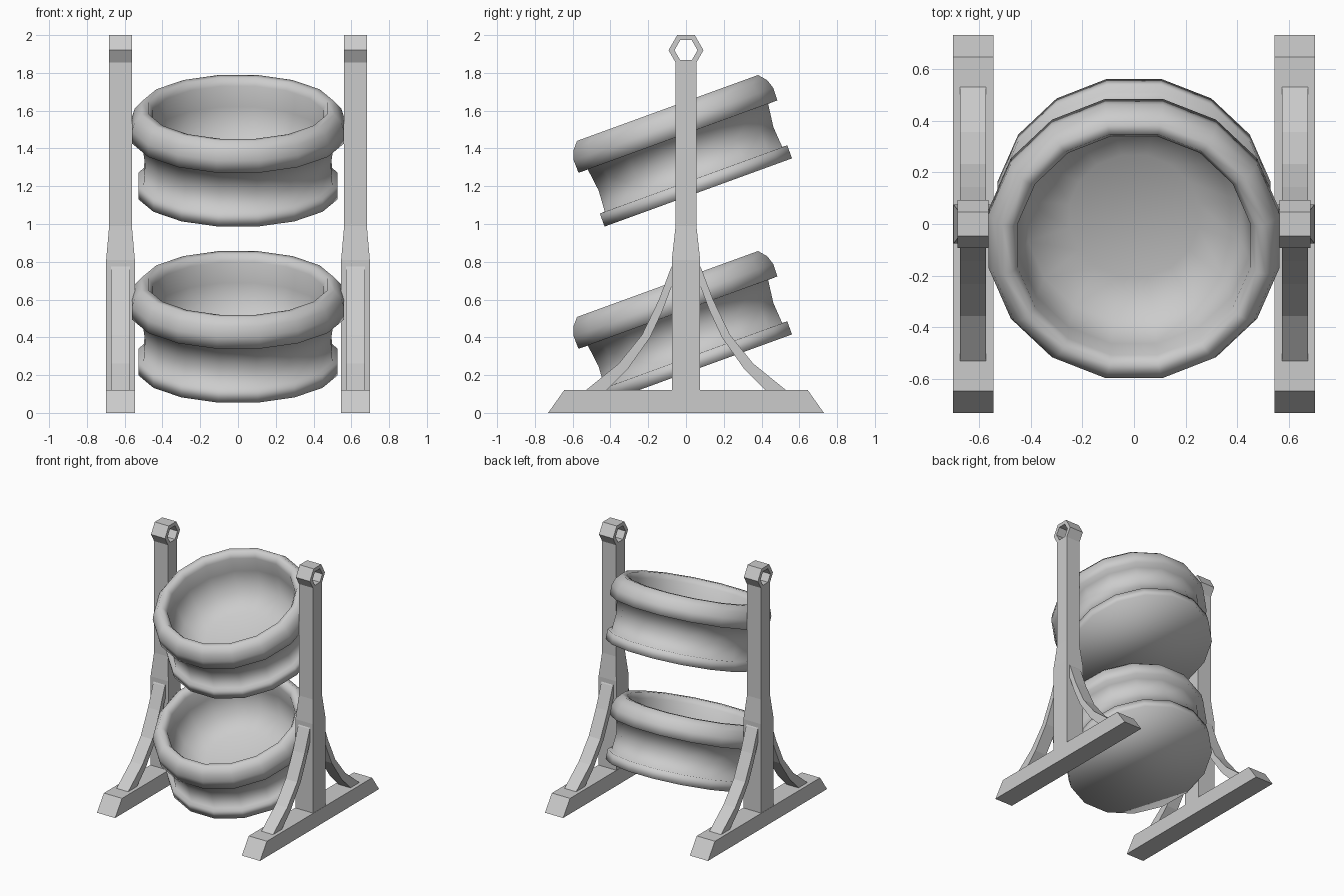
import bpy, bmesh, math
from mathutils import Matrix

if "Cube" in bpy.data.objects:
    bpy.data.objects.remove(bpy.data.objects["Cube"])

XC = 0.622  # x centre of each side frame


def finish(name, bm, mirror_x=True, mirror_y=False):
    bmesh.ops.recalc_face_normals(bm, faces=bm.faces)
    me = bpy.data.meshes.new(name)
    bm.to_mesh(me)
    bm.free()
    ob = bpy.data.objects.new(name, me)
    bpy.context.collection.objects.link(ob)
    if mirror_x or mirror_y:
        m = ob.modifiers.new("Mirror", 'MIRROR')
        m.use_axis = (mirror_x, mirror_y, False)
        m.use_mirror_merge = False
    return ob


def loft(bm, loops, closed=False, caps=True):
    """Skin a sequence of vertex loops with quads."""
    rings = [[bm.verts.new(p) for p in lp] for lp in loops]
    pairs = list(zip(rings, rings[1:])) + ([(rings[-1], rings[0])] if closed else [])
    for a, b in pairs:
        n = len(a)
        for i in range(n):
            j = (i + 1) % n
            bm.faces.new((a[i], a[j], b[j], b[i]))
    if caps:
        bm.faces.new(rings[0])
        bm.faces.new(rings[-1])


def plate(name, profile, half, mirror_y=False):
    """Extrude a y-z profile across x, mirrored to both frames."""
    bm = bmesh.new()
    loft(bm, [[(XC + s * half, y, z) for y, z in profile] for s in (-1, 1)])
    return finish(name, bm, True, mirror_y)


# Feet with sloped ends
plate("base_foot", [(-0.73, 0), (0.73, 0), (0.645, 0.12), (-0.645, 0.12)], 0.078)

# Curved braces, front and back
plate("curved_brace",
      [(0.06, 0.80), (0.08, 0.767), (0.143, 0.60), (0.233, 0.413), (0.355, 0.262),
       (0.53, 0.12), (0.42, 0.12), (0.31, 0.23), (0.19, 0.40), (0.125, 0.54),
       (0.08, 0.66), (0.06, 0.69)], 0.05, True)

# Posts, thinner above the middle
bm = bmesh.new()
loft(bm, [[(XC + sx * hx, sy * hy, z) for sx, sy in ((-1, -1), (1, -1), (1, 1), (-1, 1))]
          for z, hx, hy in ((0.1, 0.076, 0.075), (0.81, 0.076, 0.075),
                            (0.99, 0.06, 0.055), (1.86, 0.06, 0.055))])
finish("post", bm)

# Hexagonal eye on top of each post
bm = bmesh.new()
loft(bm, [[(XC + dx, r * math.cos(i * math.pi / 3), 1.92 + r * math.sin(i * math.pi / 3))
           for i in range(6)]
          for dx, r in ((-0.06, 0.0925), (0.06, 0.0925), (0.06, 0.061), (-0.06, 0.061))],
     closed=True, caps=False)
finish("post_eye", bm)

# Tilted open tubs: lower band, body, upper band, rounded lip, hollow inside
N = 16
PROFILE = [(0.528, 0.0), (0.528, 0.073), (0.50, 0.075), (0.492, 0.19), (0.508, 0.314),
           (0.56, 0.315), (0.562, 0.385), (0.546, 0.434), (0.51, 0.476), (0.472, 0.474),
           (0.450, 0.435), (0.445, 0.32), (0.41, 0.16), (0.25, 0.10)]
for name, z in (("upper_tub", 1.167), ("lower_tub", 0.235)):
    bm = bmesh.new()
    k = 1 / math.cos(math.pi / N)  # profile radii are measured to the flats
    loft(bm, [[(r * k * math.cos((i + 0.5) * 2 * math.pi / N),
                r * k * math.sin((i + 0.5) * 2 * math.pi / N), a) for i in range(N)]
              for r, a in PROFILE])
    bmesh.ops.transform(bm, verts=bm.verts,
                        matrix=Matrix.Translation((0, 0.065, z))
                        @ Matrix.Rotation(math.radians(20), 4, 'X'))
    for f in bm.faces:
        f.smooth = True
    finish(name, bm, False)
